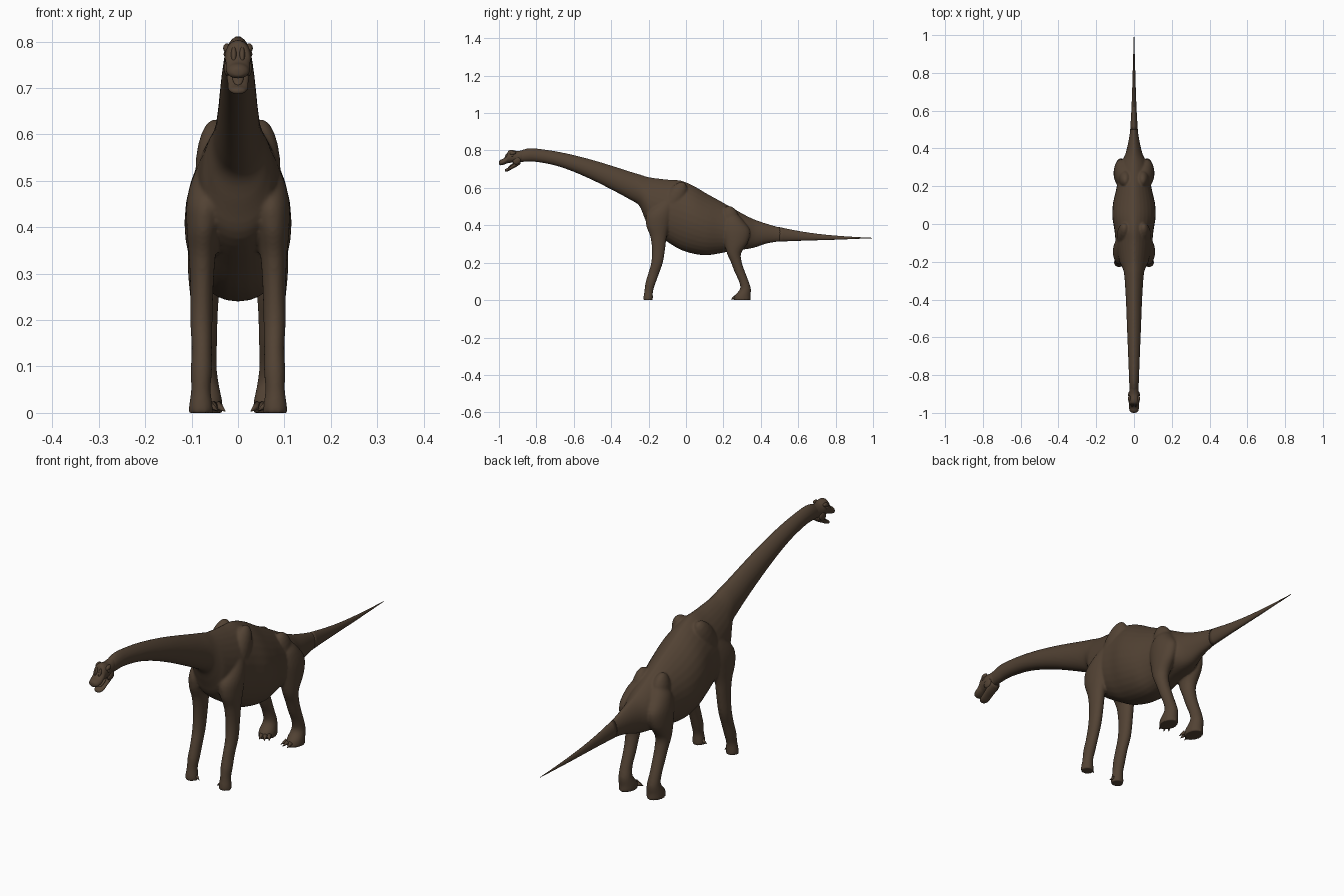
import bpy, bmesh, math
from mathutils import Vector, Matrix

hide = bpy.data.materials.new("dark brown hide")
hide.diffuse_color = (0.085, 0.055, 0.034, 1)


def spline(rows, steps):
    """Catmull-Rom interpolation of a list of section tuples."""
    out = []
    for i in range(len(rows) - 1):
        a, b = rows[max(i - 1, 0)], rows[i]
        c, d = rows[i + 1], rows[min(i + 2, len(rows) - 1)]
        for s in range(steps):
            t = s / steps
            out.append([0.5 * (2 * q + (r - p) * t + (2 * p - 5 * q + 4 * r - u) * t * t
                               + (3 * q - p - 3 * r + u) * t ** 3)
                        for p, q, r, u in zip(a, b, c, d)])
    return out + [list(rows[-1])]


def loft(bm, rings):
    """Skin a list of equal closed rings and cap both ends."""
    vs = [[bm.verts.new(p) for p in ring] for ring in rings]
    n = len(vs[0])
    faces = [bm.faces.new((a[i], a[(i + 1) % n], b[(i + 1) % n], b[i]))
             for a, b in zip(vs, vs[1:]) for i in range(n)]
    faces += [bm.faces.new(vs[0][::-1]), bm.faces.new(vs[-1])]
    bmesh.ops.recalc_face_normals(bm, faces=faces)


def trunk_loft(bm, rows, steps=4, n=32, peak=1.0, mid=0.5):
    """Rows are (y, top, bottom, half width); peak > 1 narrows the top."""
    rings = []
    for y, top, bot, w in spline(rows, steps):
        zc, ring = bot + (top - bot) * mid, []
        for k in range(n):
            a = 2 * math.pi * k / n
            c, s = math.cos(a), math.sin(a)
            x = w * math.copysign(abs(c) ** (peak if s > 0 else 0.9), c)
            ring.append((x, y, zc + s * ((top - zc) if s > 0 else (zc - bot))))
        rings.append(ring)
    loft(bm, rings)


def leg_loft(bm, rows, side, n=24):
    """Rows are (z, x, y, radius x, radius y)."""
    loft(bm, [[(side * (x + rx * math.cos(2 * math.pi * k / n)),
                y + ry * math.sin(2 * math.pi * k / n), z) for k in range(n)]
              for z, x, y, rx, ry in spline(rows, 4)])


def ball(bm, pos, radii, tilt=0):
    m = Matrix.Translation(pos) @ Matrix.Rotation(tilt, 4, 'X') @ Matrix.Diagonal((*radii, 1))
    bmesh.ops.create_uvsphere(bm, u_segments=20, v_segments=12, radius=1, matrix=m)


def claw(bm, start, end, r):
    a, b = Vector(start), Vector(end)
    m = Matrix.Translation((a + b) / 2) @ (b - a).to_track_quat('Z', 'Y').to_matrix().to_4x4()
    bmesh.ops.create_cone(bm, cap_ends=True, segments=10, radius1=r, radius2=0.0005,
                          depth=(b - a).length, matrix=m)


def finish(bm, name):
    me = bpy.data.meshes.new(name)
    bm.to_mesh(me)
    bm.free()
    for p in me.polygons:
        p.use_smooth = True
    me.materials.append(hide)
    ob = bpy.data.objects.new(name, me)
    bpy.context.collection.objects.link(ob)
    return ob


# neck, torso and tail sections
neck = [(-0.895, 0.795, 0.738, 0.022), (-0.85, 0.811, 0.74, 0.025), (-0.8, 0.811, 0.739, 0.027),
        (-0.7, 0.797, 0.72, 0.031), (-0.6, 0.776, 0.686, 0.035), (-0.5, 0.75, 0.642, 0.039),
        (-0.4, 0.72, 0.592, 0.043), (-0.3, 0.688, 0.538, 0.049), (-0.25, 0.673, 0.505, 0.055)]
torso = [(-0.222, 0.664, 0.44, 0.066), (-0.19, 0.656, 0.375, 0.08), (-0.1, 0.645, 0.312, 0.096),
         (-0.03, 0.64, 0.27, 0.104), (0.04, 0.612, 0.248, 0.115), (0.11, 0.57, 0.24, 0.111),
         (0.18, 0.532, 0.25, 0.095), (0.25, 0.492, 0.264, 0.083), (0.32, 0.453, 0.272, 0.068)]
tail = [(0.37, 0.43, 0.282, 0.046), (0.43, 0.41, 0.302, 0.031), (0.5, 0.39, 0.313, 0.02),
        (0.6, 0.37, 0.317, 0.014), (0.7, 0.355, 0.32, 0.01), (0.8, 0.345, 0.323, 0.007),
        (0.9, 0.338, 0.327, 0.004), (1.0, 0.333, 0.331, 0.001)]
fore = [(0.6, 0.03, -0.06, 0.02, 0.025), (0.52, 0.056, -0.105, 0.036, 0.052),
        (0.46, 0.068, -0.14, 0.042, 0.07), (0.40, 0.074, -0.15, 0.037, 0.063),
        (0.34, 0.077, -0.147, 0.029, 0.044), (0.27, 0.078, -0.147, 0.025, 0.035),
        (0.2, 0.079, -0.155, 0.024, 0.031), (0.14, 0.078, -0.174, 0.022, 0.029),
        (0.09, 0.079, -0.19, 0.023, 0.027), (0.05, 0.08, -0.199, 0.021, 0.023),
        (0.02, 0.08, -0.202, 0.025, 0.025), (0.0, 0.08, -0.203, 0.026, 0.026)]
hind = [(0.45, 0.045, 0.25, 0.03, 0.035), (0.42, 0.057, 0.255, 0.037, 0.055),
        (0.37, 0.066, 0.268, 0.04, 0.075), (0.31, 0.071, 0.268, 0.037, 0.064),
        (0.25, 0.072, 0.257, 0.031, 0.038), (0.2, 0.071, 0.27, 0.027, 0.029),
        (0.15, 0.07, 0.288, 0.025, 0.028), (0.1, 0.07, 0.309, 0.024, 0.026),
        (0.06, 0.068, 0.318, 0.027, 0.029), (0.025, 0.067, 0.303, 0.033, 0.042),
        (0.0, 0.067, 0.3, 0.034, 0.046)]

# body: trunk, legs and muscles fused into one smooth skin
bm = bmesh.new()
trunk_loft(bm, neck + torso + tail[:5], peak=1.35, mid=0.46)
for side in (1, -1):
    leg_loft(bm, fore, side)
    leg_loft(bm, hind, side)
    ball(bm, (side * 0.05, -0.07, 0.52), (0.042, 0.055, 0.125), -0.5)   # shoulder blade
    ball(bm, (side * 0.045, 0.24, 0.42), (0.036, 0.05, 0.085), 0.2)     # hip
body = finish(bm, "body_and_legs")
rm = body.modifiers.new("fuse", 'REMESH')
rm.mode, rm.voxel_size, rm.use_smooth_shade = 'VOXEL', 0.005, True
sm = body.modifiers.new("soften", 'SMOOTH')
sm.factor, sm.iterations = 0.5, 5

# thin tail end
bm = bmesh.new()
trunk_loft(bm, tail[2:], n=20, peak=1.35, mid=0.46)
finish(bm, "tail_end")

# skull with raised crest and flat snout
bm = bmesh.new()
trunk_loft(bm, [(-0.86, 0.805, 0.745, 0.02), (-0.9, 0.797, 0.735, 0.027),
                (-0.93, 0.803, 0.735, 0.029), (-0.95, 0.798, 0.733, 0.027),
                (-0.96, 0.772, 0.73, 0.026), (-0.975, 0.757, 0.724, 0.026),
                (-0.99, 0.751, 0.721, 0.022), (-0.998, 0.744, 0.725, 0.013),
                (-1.0, 0.738, 0.73, 0.004)], n=28, mid=0.45)
for side in (1, -1):
    ball(bm, (side * 0.024, -0.925, 0.786), (0.008, 0.017, 0.009), 0.3)    # brow
    ball(bm, (side * 0.026, -0.928, 0.773), (0.005, 0.007, 0.006))         # eye
    ball(bm, (side * 0.009, -0.957, 0.772), (0.006, 0.009, 0.02), -0.5)    # nostril ridge
    ball(bm, (side * 0.022, -0.905, 0.745), (0.009, 0.022, 0.018), 0.6)    # cheek
finish(bm, "skull")

# open lower jaw and tongue
bm = bmesh.new()
trunk_loft(bm, [(-0.885, 0.755, 0.728, 0.02), (-0.905, 0.742, 0.714, 0.024),
                (-0.93, 0.722, 0.701, 0.022), (-0.95, 0.708, 0.69, 0.021),
                (-0.964, 0.702, 0.687, 0.015), (-0.969, 0.697, 0.69, 0.005)], n=24)
finish(bm, "lower_jaw")
bm = bmesh.new()
ball(bm, (0, -0.93, 0.723), (0.012, 0.028, 0.005), 0.65)
finish(bm, "tongue")

# claws on the inner side of each foot
bm = bmesh.new()
for s in (1, -1):
    claw(bm, (s * 0.062, -0.2, 0.018), (s * 0.042, -0.205, 0.004), 0.009)
    for x, y, dx in ((0.043, 0.275, -0.016), (0.054, 0.264, -0.01), (0.07, 0.262, -0.002)):
        claw(bm, (s * x, y, 0.016), (s * (x + dx), y - 0.022, 0.003), 0.01)
finish(bm, "claws")
